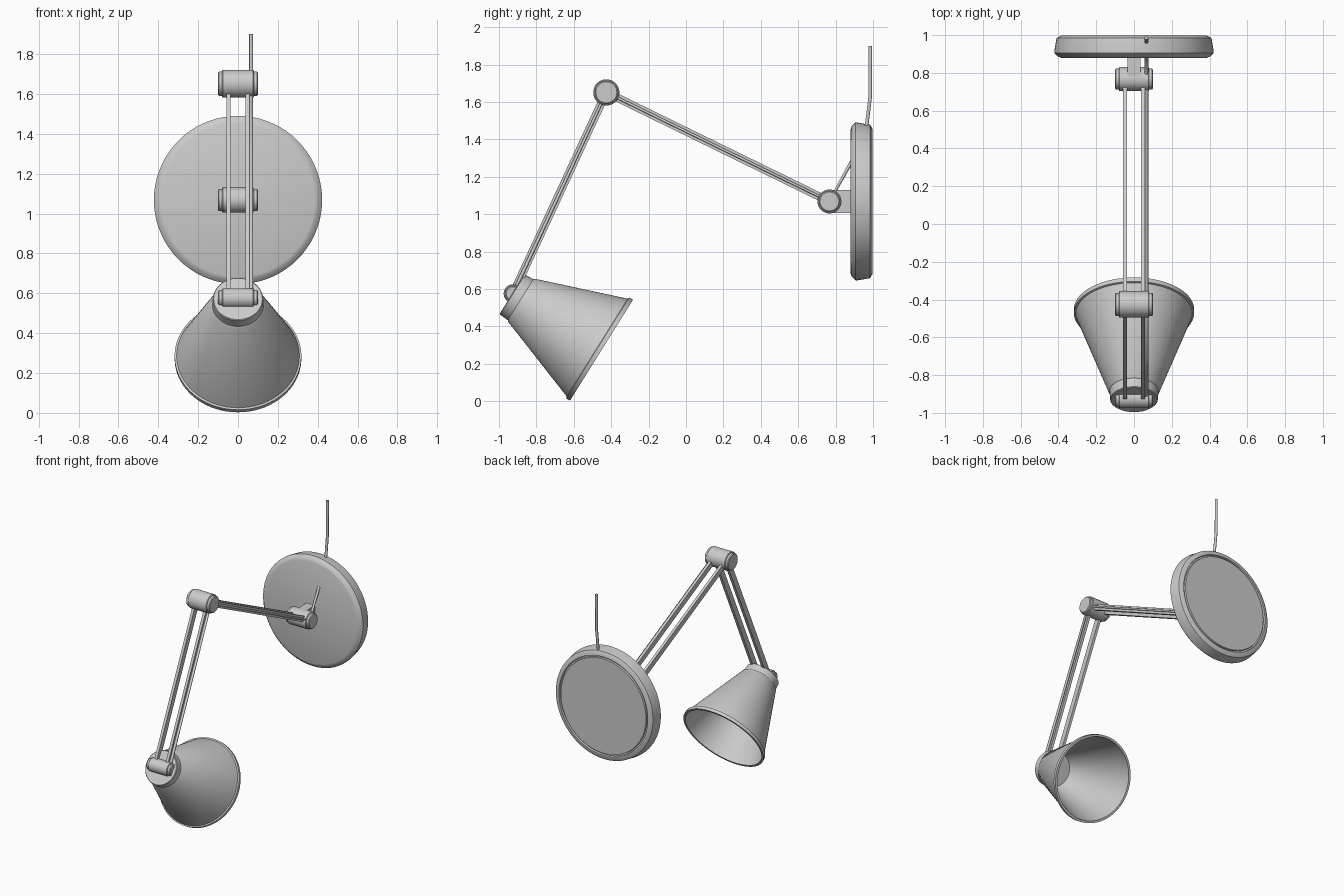
import bpy, bmesh, math
from mathutils import Vector, Matrix

if "Cube" in bpy.data.objects:
    bpy.data.objects.remove(bpy.data.objects["Cube"])

WALL = Vector((0, 0.767, 1.068))
ELBOW = Vector((0, -0.426, 1.651))
HEAD = Vector((0, -0.925, 0.575))


def finish(name, bm, matrix, angle=30):
    bmesh.ops.recalc_face_normals(bm, faces=bm.faces)
    mesh = bpy.data.meshes.new(name)
    bm.to_mesh(mesh)
    bm.free()
    obj = bpy.data.objects.new(name, mesh)
    bpy.context.collection.objects.link(obj)
    obj.matrix_world = matrix
    bpy.ops.object.select_all(action='DESELECT')
    obj.select_set(True)
    bpy.context.view_layer.objects.active = obj
    bpy.ops.object.shade_smooth_by_angle(angle=math.radians(angle))
    return obj


def lathe(name, profile, origin, axis, steps=64):
    """Spin (radius, distance along axis) points round an axis."""
    bm = bmesh.new()
    verts = [bm.verts.new((r, 0, t)) for r, t in profile]
    edges = [bm.edges.new(p) for p in zip(verts, verts[1:])]
    bmesh.ops.spin(bm, geom=verts + edges, cent=(0, 0, 0), axis=(0, 0, 1),
                   angle=2 * math.pi, steps=steps)
    bmesh.ops.remove_doubles(bm, verts=bm.verts, dist=1e-5)
    rot = Vector(axis).to_track_quat('Z', 'Y').to_matrix().to_4x4()
    return finish(name, bm, Matrix.Translation(origin) @ rot)


def box(name, center, size, matrix=Matrix()):
    bm = bmesh.new()
    bmesh.ops.create_cube(bm, size=1, matrix=Matrix.Diagonal((*size, 1)))
    return finish(name, bm, Matrix.Translation(center) @ matrix)


def joint(name, center, r):
    """Barrel across x with a slimmer cap at each end."""
    half = [(r - 0.004, 0.08), (r, 0.076)]
    cap = [(0, 0.1), (r - 0.014, 0.1), (r - 0.008, 0.095), (r - 0.008, 0.08)]
    right = cap + half
    lathe(name, right + [(a, -t) for a, t in reversed(right)], center, (1, 0, 0), 40)


def arm(name, a, b):
    """Pair of flat bars between two joints."""
    d = b - a
    rot = Matrix.Rotation(math.atan2(d.z, d.y), 4, 'X')
    for side, x in (("left", -0.0475), ("right", 0.0475)):
        box(f"{name}_bar_{side}", (a + b) / 2 + Vector((x, 0, 0)),
            (0.021, d.length, 0.043), rot)


def cord(name, points, r=0.01):
    curve = bpy.data.curves.new(name, 'CURVE')
    curve.dimensions = '3D'
    curve.bevel_depth = r
    curve.bevel_resolution = 3
    curve.use_fill_caps = True
    spline = curve.splines.new('POLY')
    spline.points.add(len(points) - 1)
    for p, (y, z) in zip(spline.points, points):
        p.co = (0.066, y, z, 1)
    obj = bpy.data.objects.new(name, curve)
    bpy.context.collection.objects.link(obj)


# Round wall base with a rounded edge and a groove round the back plate
lathe("wall_base", [(0, 0.88), (0.385, 0.88), (0.402, 0.886), (0.422, 0.906),
                    (0.422, 0.915), (0.41, 0.985), (0.385, 0.998), (0.375, 0.998),
                    (0.372, 0.985), (0.362, 0.985), (0.36, 0.998), (0, 0.998)],
      (0, 0, 1.068), (0, 1, 0), 72)

# Bracket holding the wall joint
box("wall_bracket", (0, 0.827, 1.068), (0.07, 0.12, 0.124))

# Joints
joint("wall_joint", WALL, 0.064)
joint("elbow_joint", ELBOW, 0.07)
joint("head_joint", HEAD, 0.05)

# Arms
arm("upper_arm", WALL, ELBOW)
arm("lower_arm", ELBOW, HEAD)

# Cord along the arms into the base, and the lead out of the top
cord("arm_cord", [(HEAD.y, HEAD.z), (ELBOW.y, ELBOW.z), (WALL.y, WALL.z), (0.89, 1.29)])
cord("wall_lead", [(0.955, 1.44), (0.968, 1.49), (0.985, 1.63), (0.986, 1.9)])

# Hollow conical shade with neck and rim
lathe("lamp_shade", [(0, 0), (0.122, 0), (0.126, 0.004), (0.129, 0.055), (0.136, 0.062),
                     (0.308, 0.538), (0.318, 0.541), (0.318, 0.565), (0.302, 0.565),
                     (0.3, 0.54), (0.124, 0.07), (0, 0.07)],
      (0, -0.931, 0.572), (0, 0.848, -0.53), 72)
